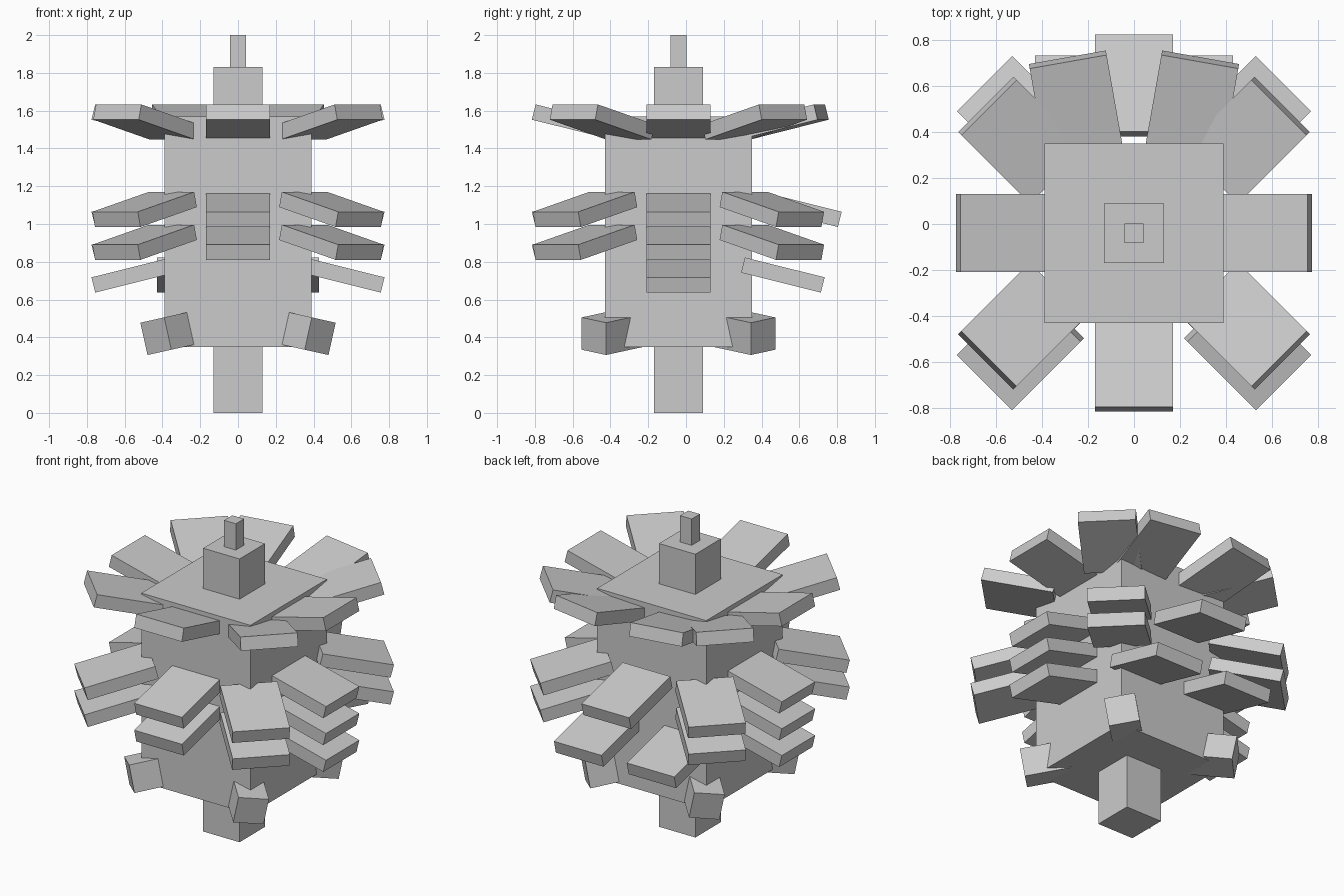
import bpy
from math import radians, sin, cos
from mathutils import Matrix

if "Cube" in bpy.data.objects:
    bpy.data.objects.remove(bpy.data.objects["Cube"])

CY = -0.04                       # y of the trunk axis
LEN, WID, THICK = 0.435, 0.34, 0.083


def box(name, size, matrix):
    bpy.ops.mesh.primitive_cube_add(size=1)
    ob = bpy.context.object
    ob.name = name
    ob.data.transform(Matrix.Diagonal((*size, 1)))
    ob.data.transform(matrix.to_3x3().to_4x4())
    ob.location = matrix.translation
    return ob


def block(name, half, z0, z1):
    box(name, (2 * half, 2 * half, z1 - z0), Matrix.Translation((0, CY, (z0 + z1) / 2)))


def plate(name, x, y, yaw, z, tilt):
    """Tilted slab whose outer end reaches (x, y); positive tilt droops outward."""
    a = radians(yaw)
    m = (Matrix.Translation((x - 0.22 * cos(a), y - 0.22 * sin(a), z))
         @ Matrix.Rotation(a, 4, 'Z') @ Matrix.Rotation(radians(tilt), 4, 'Y'))
    box(name, (LEN, WID, THICK), m)


# Central column
block("base_post", 0.13, 0.0, 0.36)
block("trunk", 0.39, 0.35, 1.57)
block("upper_block", 0.13, 1.56, 1.83)
block("top_tip", 0.042, 1.82, 2.0)

# Upper ring, rising outward
Z0, UP, DOWN = 1.54, -14, 14
plate("upper_plate_front", 0, CY - 0.775, -90, Z0, UP)
for s in (1, -1):
    turn = 0 if s > 0 else 180
    plate("upper_plate_side", s * 0.775, CY, turn, Z0, UP)
    for f in (1, -1):
        plate("upper_plate_corner", s * 0.645, CY + f * 0.56, turn + s * f * 45, Z0, UP)
    plate("upper_plate_back", s * 0.29, 0.725, 90 - s * 10, Z0, UP)

# Two middle rings, drooping outward
for z in (1.077, 0.903):
    plate("middle_plate_front", 0, CY - 0.775, -90, z, DOWN)
    for s in (1, -1):
        turn = 0 if s > 0 else 180
        plate("middle_plate_side", s * 0.775, CY, turn, z, DOWN)
        for f in (1, -1):
            plate("middle_plate_corner", s * 0.65, CY + f * 0.65, turn + s * f * 45, z, DOWN)
plate("middle_plate_back", 0, 0.823, 90, 1.077, DOWN)

# Lower partial ring: sides and a pair at the back
for s in (1, -1):
    plate("lower_plate_side", s * 0.775, CY, 0 if s > 0 else 180, 0.73, DOWN)
    plate("lower_plate_back", s * 0.26, 0.733, 90, 0.73, DOWN)

# Stubby corner roots leaning outward
for s in (1, -1):
    for f in (1, -1):
        yaw = (0 if s > 0 else 180) + s * f * 45
        m = (Matrix.Translation((s * 0.435, CY + f * 0.448, 0.406))
             @ Matrix.Rotation(radians(s * 12.5), 4, 'Y')
             @ Matrix.Rotation(radians(yaw), 4, 'Z')
             @ Matrix.Translation((-0.15, 0, 0)))
        box("corner_root", (0.3, 0.183, 0.175), m)
